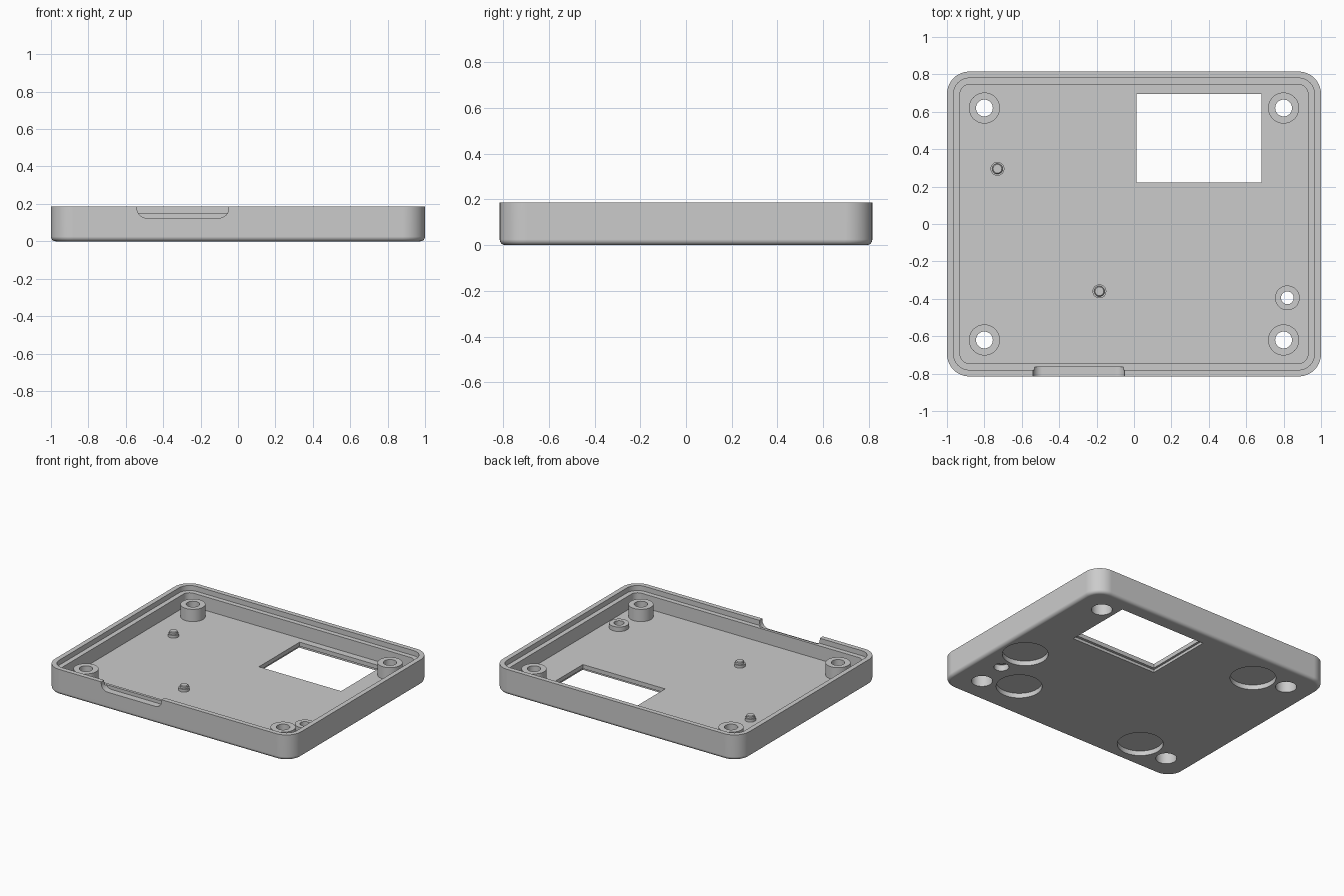
import bpy, bmesh
from math import pi, sin, cos, radians

cube = bpy.data.objects.get("Cube")
if cube:
    bpy.data.objects.remove(cube, do_unlink=True)

grey = bpy.data.materials.new("light grey plastic")
grey.use_nodes = True
grey.diffuse_color = (0.6, 0.6, 0.6, 1)
bsdf = next(n for n in grey.node_tree.nodes if n.type == 'BSDF_PRINCIPLED')
bsdf.inputs["Base Color"].default_value = grey.diffuse_color
bsdf.inputs["Roughness"].default_value = 0.6

HALF_X, HALF_Y, HEIGHT, FLOOR = 1.0, 0.815, 0.187, 0.05
CORNER, FILLET = 0.12, 0.025
LIP, WALL, LEDGE = 0.035, 0.07, 0.15


def loft(name, rings):
    """Closed solid skinned through rings of equal point count."""
    bm = bmesh.new()
    loops = [[bm.verts.new(p) for p in ring] for ring in rings]
    n = len(loops[0])
    for a, b in zip(loops, loops[1:]):
        for i in range(n):
            j = (i + 1) % n
            bm.faces.new((a[i], a[j], b[j], b[i]))
    bm.faces.new(loops[0][::-1])
    bm.faces.new(loops[-1])
    bmesh.ops.recalc_face_normals(bm, faces=bm.faces)
    mesh = bpy.data.meshes.new(name)
    bm.to_mesh(mesh)
    bm.free()
    mesh.materials.append(grey)
    obj = bpy.data.objects.new(name, mesh)
    bpy.context.collection.objects.link(obj)
    return obj


def rounded_rect(inset, z, steps=10):
    r = CORNER - inset
    points = []
    for q, (sx, sy) in enumerate([(1, 1), (-1, 1), (-1, -1), (1, -1)]):
        for k in range(steps + 1):
            t = (q + k / steps) * pi / 2
            points.append((sx * (HALF_X - CORNER) + r * cos(t),
                           sy * (HALF_Y - CORNER) + r * sin(t), z))
    return points


def lathe(name, x, y, profile, sides=40):
    """Round solid from (radius, z) steps."""
    return loft(name, [[(x + r * cos(2 * pi * i / sides),
                         y + r * sin(2 * pi * i / sides), z)
                        for i in range(sides)] for r, z in profile])


def box(name, x0, x1, y0, y1, z0, z1):
    return loft(name, [[(x0, y0, z), (x1, y0, z), (x1, y1, z), (x0, y1, z)]
                       for z in (z0, z1)])


def select_only(obj):
    bpy.ops.object.select_all(action='DESELECT')
    obj.select_set(True)
    bpy.context.view_layer.objects.active = obj


def combine(target, tool, operation):
    tool.hide_render = True
    mod = target.modifiers.new("combine", 'BOOLEAN')
    mod.operation, mod.solver, mod.object = operation, 'EXACT', tool
    select_only(target)
    bpy.ops.object.modifier_apply(modifier=mod.name)
    bpy.data.objects.remove(tool, do_unlink=True)


def finish(obj):
    select_only(obj)
    bpy.ops.object.shade_smooth_by_angle(angle=radians(30))
    mod = obj.modifiers.new("even_shading", 'WEIGHTED_NORMAL')
    mod.keep_sharp = True


# Tray shell: filleted underside, outer wall, stepped rim, inner floor
section = [(FILLET * (1 - sin(t)), FILLET * (1 - cos(t)))
           for t in [k * pi / 12 for k in range(7)]]
section += [(0, HEIGHT), (LIP, HEIGHT), (LIP, LEDGE), (WALL, LEDGE), (WALL, FLOOR)]
tray = loft("case_tray", [rounded_rect(i, z) for i, z in section])

# Screw bosses with through holes counterbored from below
screws = [(sx * 0.8, sy * 0.62, 0.083, 0.14, 0.045, 0.07, 0.09)
          for sx in (-1, 1) for sy in (-1, 1)]
screws.append((0.82, -0.395, 0.066, 0.083, 0.034, 0.05, 0.045))
for x, y, r, top, hole, bore, depth in screws:
    combine(tray, lathe("boss", x, y, [(r, 0.02), (r, top)]), 'UNION')
    combine(tray, lathe("bore", x, y, [(bore, -0.05), (bore, depth),
                                       (hole, depth), (hole, 0.3)]), 'DIFFERENCE')

# Round foot recesses in the underside
for x, y in [(0.81, -0.16), (0.565, -0.515), (-0.555, 0.57), (-0.545, -0.585)]:
    combine(tray, lathe("foot_recess", x, y, [(0.153, -0.05), (0.153, 0.035)], 56),
            'DIFFERENCE')

# Display window with a shallow step around its lower opening
combine(tray, box("window", 0.014, 0.682, 0.222, 0.695, -0.1, 0.1), 'DIFFERENCE')
combine(tray, box("window_step", -0.002, 0.697, 0.203, 0.71, -0.1, 0.02), 'DIFFERENCE')

# Port notch with rounded lower corners in the front rim
left, right, bottom, r = -0.54, -0.05, 0.125, 0.05
outline = [(left, 0.3)]
for cx, start in ((left + r, pi), (right - r, 1.5 * pi)):
    outline += [(cx + r * cos(start + k * pi / 16), bottom + r + r * sin(start + k * pi / 16))
                for k in range(9)]
outline.append((right, 0.3))
combine(tray, loft("notch", [[(x, y, z) for x, z in outline] for y in (-0.9, -0.765)]),
        'DIFFERENCE')
finish(tray)

# Locating pegs: wide base with a chamfered pin
for name, x, y in (("rear_locating_peg", -0.73, 0.295), ("front_locating_peg", -0.185, -0.36)):
    finish(lathe(name, x, y, [(0.037, FLOOR - 0.01), (0.037, 0.07), (0.028, 0.07),
                              (0.028, 0.084), (0.023, 0.089)], 32))
